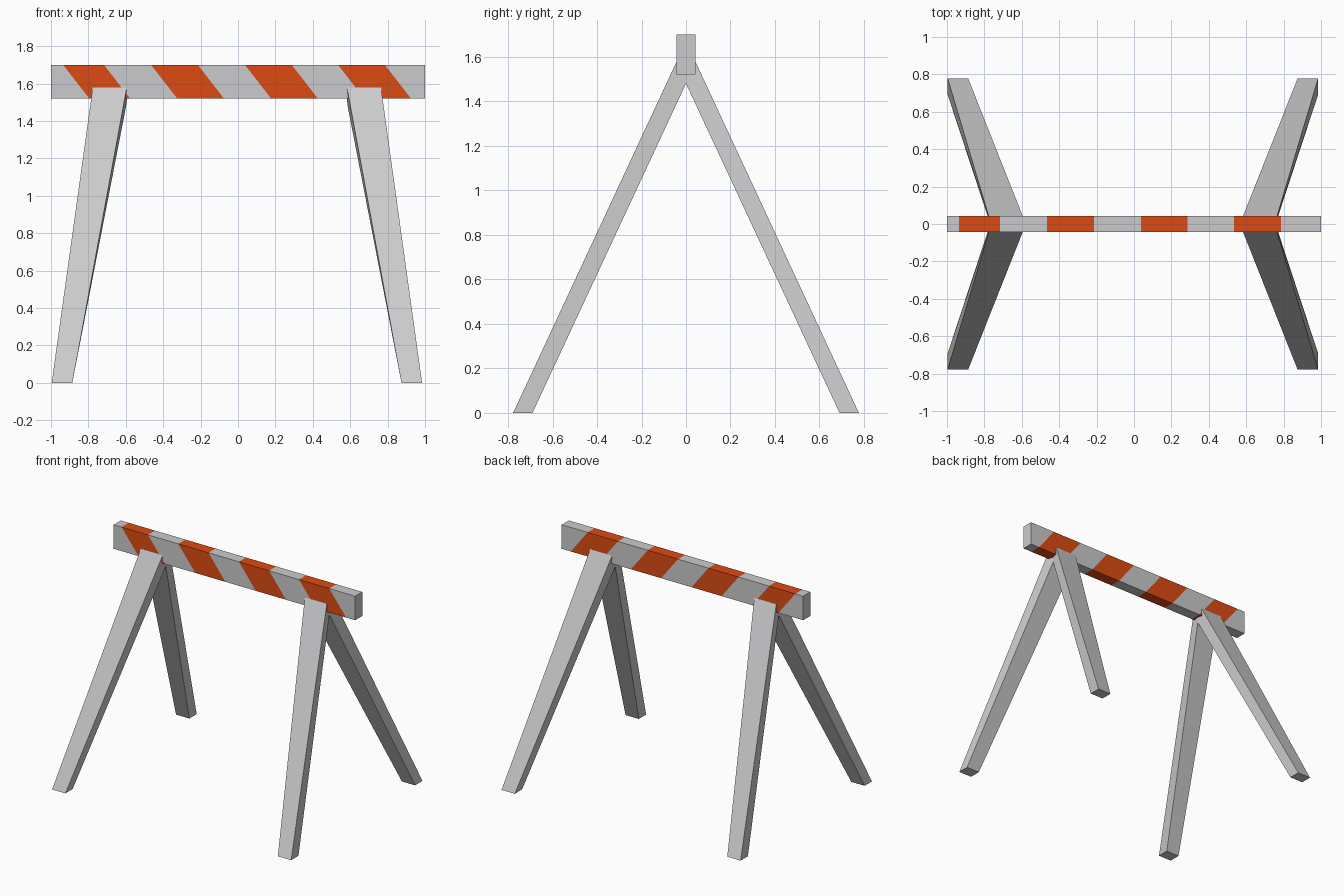
import bpy, bmesh
from mathutils import Vector

cube = bpy.data.objects.get("Cube")
if cube:
    bpy.data.objects.remove(cube, do_unlink=True)


def material(name, rgb):
    mat = bpy.data.materials.new(name)
    mat.use_nodes = True
    mat.diffuse_color = (*rgb, 1)
    mat.node_tree.nodes["Principled BSDF"].inputs["Base Color"].default_value = (*rgb, 1)
    return mat


grey = material("light grey paint", (0.6, 0.6, 0.61))
orange = material("orange paint", (0.73, 0.07, 0.006))


def add_object(name, bm, *mats):
    bmesh.ops.recalc_face_normals(bm, faces=bm.faces)
    mesh = bpy.data.meshes.new(name)
    bm.to_mesh(mesh)
    bm.free()
    for mat in mats:
        mesh.materials.append(mat)
    obj = bpy.data.objects.new(name, mesh)
    bpy.context.collection.objects.link(obj)
    return obj


# Crossbar: a box cut by slanted planes, with orange between each pair of cuts
BOTTOM, TOP, HALF_DEPTH = 1.52, 1.70, 0.042
SLANT = 0.14 / (TOP - BOTTOM)
stripes = [(-0.935, -0.717), (-0.465, -0.215), (0.037, 0.287), (0.535, 0.785)]

bm = bmesh.new()
bmesh.ops.create_cube(bm, size=1)
bmesh.ops.scale(bm, vec=(2, 2 * HALF_DEPTH, TOP - BOTTOM), verts=bm.verts)
bmesh.ops.translate(bm, vec=(0, 0, (TOP + BOTTOM) / 2), verts=bm.verts)
for edge in [x for pair in stripes for x in pair]:
    bmesh.ops.bisect_plane(bm, geom=bm.verts[:] + bm.edges[:] + bm.faces[:],
                           plane_co=(edge, 0, TOP), plane_no=Vector((1, 0, SLANT)))
for face in bm.faces:
    c = face.calc_center_median()
    along = c.x - (TOP - c.z) * SLANT
    face.material_index = int(any(a < along < b for a, b in stripes))
add_object("crossbar", bm, grey, orange)


# Legs: splayed tapering posts that meet inside the crossbar
LEG_CENTRE = -0.006
# (outer x, inner x, y, z) for the front and back edges of each end
foot = [(0.99, 0.88, 0.777, 0), (0.99, 0.88, 0.69, 0)]
head = [(0.758, 0.572, 0, 1.67), (0.763, 0.592, 0, 1.48)]


def add_leg(name, side, depth):
    bm = bmesh.new()

    def ring(rows):
        (o1, i1, y1, z1), (o2, i2, y2, z2) = rows
        points = [(o1, y1, z1), (i1, y1, z1), (i2, y2, z2), (o2, y2, z2)]
        return [bm.verts.new((LEG_CENTRE + side * x, depth * y, z)) for x, y, z in points]

    low, high = ring(foot), ring(head)
    bm.faces.new(low)
    bm.faces.new(high)
    for k in range(4):
        n = (k + 1) % 4
        bm.faces.new((low[k], low[n], high[n], high[k]))
    add_object(name, bm, grey)


for side, side_name in ((1, "left"), (-1, "right")):
    for depth, depth_name in ((-1, "front"), (1, "back")):
        add_leg(f"{depth_name}_{side_name}_leg", side, depth)
